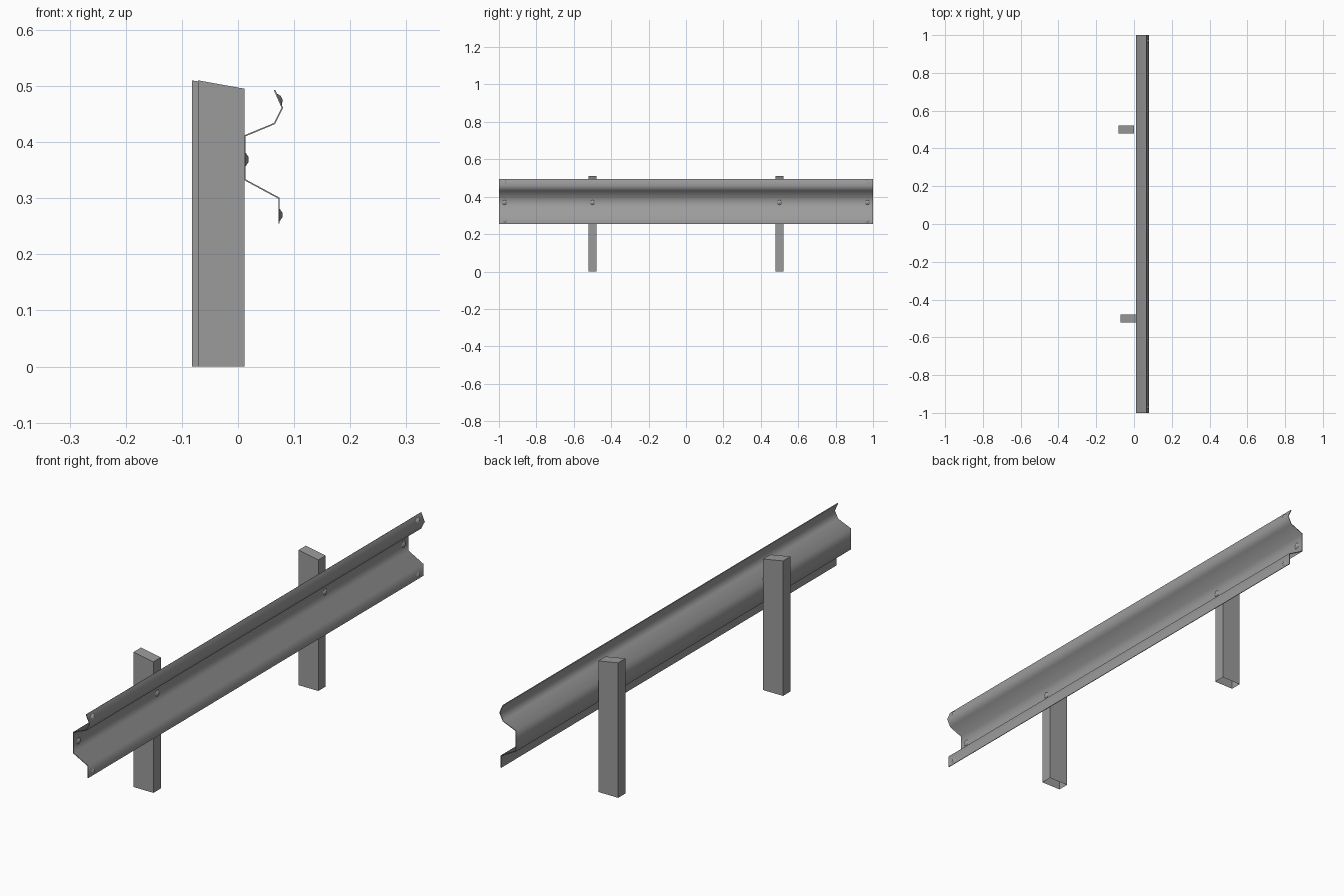
import bpy, bmesh, math
from mathutils import Vector

cube = bpy.data.objects.get("Cube")
if cube:
    bpy.data.objects.remove(cube, do_unlink=True)

steel = bpy.data.materials.new("galvanised_grey")
steel.use_nodes = True
GREY = (0.33, 0.33, 0.33, 1)
steel.diffuse_color = GREY
steel.node_tree.nodes["Principled BSDF"].inputs["Base Color"].default_value = GREY


def add_object(name, bm):
    mesh = bpy.data.meshes.new(name)
    bm.to_mesh(mesh)
    bm.free()
    mesh.materials.append(steel)
    obj = bpy.data.objects.new(name, mesh)
    bpy.context.collection.objects.link(obj)
    return obj


def smooth(obj, angle):
    bpy.ops.object.select_all(action="DESELECT")
    obj.select_set(True)
    bpy.context.view_layer.objects.active = obj
    bpy.ops.object.shade_smooth_by_angle(angle=math.radians(angle))


def extrude_profile(name, points, y0, y1):
    """Closed x-z outline swept along y."""
    bm = bmesh.new()
    face = bm.faces.new([bm.verts.new((x, y0, z)) for x, z in points])
    result = bmesh.ops.extrude_face_region(bm, geom=[face])
    moved = [v for v in result["geom"] if isinstance(v, bmesh.types.BMVert)]
    bmesh.ops.translate(bm, verts=moved, vec=(0, y1 - y0, 0))
    bmesh.ops.recalc_face_normals(bm, faces=bm.faces)
    return bm


# Folded rail: an open section swept along its length as a thin sheet
SECTION = [(0.065, 0.493), (0.079, 0.461), (0.065, 0.433), (0.012, 0.411),
           (0.012, 0.333), (0.073, 0.300), (0.073, 0.255)]
bm = bmesh.new()
ends = [[bm.verts.new((x, y, z)) for x, z in SECTION] for y in (-1, 1)]
for i in range(len(SECTION) - 1):
    bm.faces.new((ends[0][i], ends[0][i + 1], ends[1][i + 1], ends[1][i]))
rail = add_object("rail", bm)
sheet = rail.modifiers.new("sheet_thickness", "SOLIDIFY")
sheet.thickness = 0.0025
sheet.offset = 0
sheet.use_even_offset = True
bpy.context.view_layer.objects.active = rail
bpy.ops.object.modifier_apply(modifier=sheet.name)
smooth(rail, 75)

# Posts: sloped top, open underneath, the rear one set further back
POST = [(-0.071, 0), (0.012, 0), (0.012, 0.495), (-0.071, 0.51)]
for name, y, shift in (("front_post", -0.5, 0), ("rear_post", 0.5, -0.011)):
    bm = extrude_profile(name, [(x + shift, z) for x, z in POST], y - 0.022, y + 0.022)
    bottom = [f for f in bm.faces if f.normal.z < -0.9]
    bmesh.ops.delete(bm, geom=bottom, context="FACES_ONLY")
    add_object(name, bm)


# Bolts: low faceted caps seated on the sheet
def add_bolt(name, position, normal):
    bm = bmesh.new()
    bmesh.ops.create_cone(bm, cap_ends=True, segments=8, radius1=0.013,
                          radius2=0.004, depth=0.006)
    bolt = add_object(name, bm)
    bolt.rotation_mode = "QUATERNION"
    bolt.rotation_quaternion = Vector(normal).to_track_quat("Z", "Y")
    bolt.location = Vector(position) + Vector(normal).normalized() * 0.003
    smooth(bolt, 50)


for side, s in (("front", -1), ("rear", 1)):
    add_bolt(side + "_post_bolt", (0.013, s * 0.5, 0.369), (1, 0, 0))
    add_bolt(side + "_web_bolt", (0.013, s * 0.97, 0.369), (1, 0, 0))
    add_bolt(side + "_lower_bolt", (0.073, s * 0.97, 0.270), (1, 0, 0))
    add_bolt(side + "_upper_bolt", (0.0725, s * 0.97, 0.476), (0.91, 0, 0.41))
